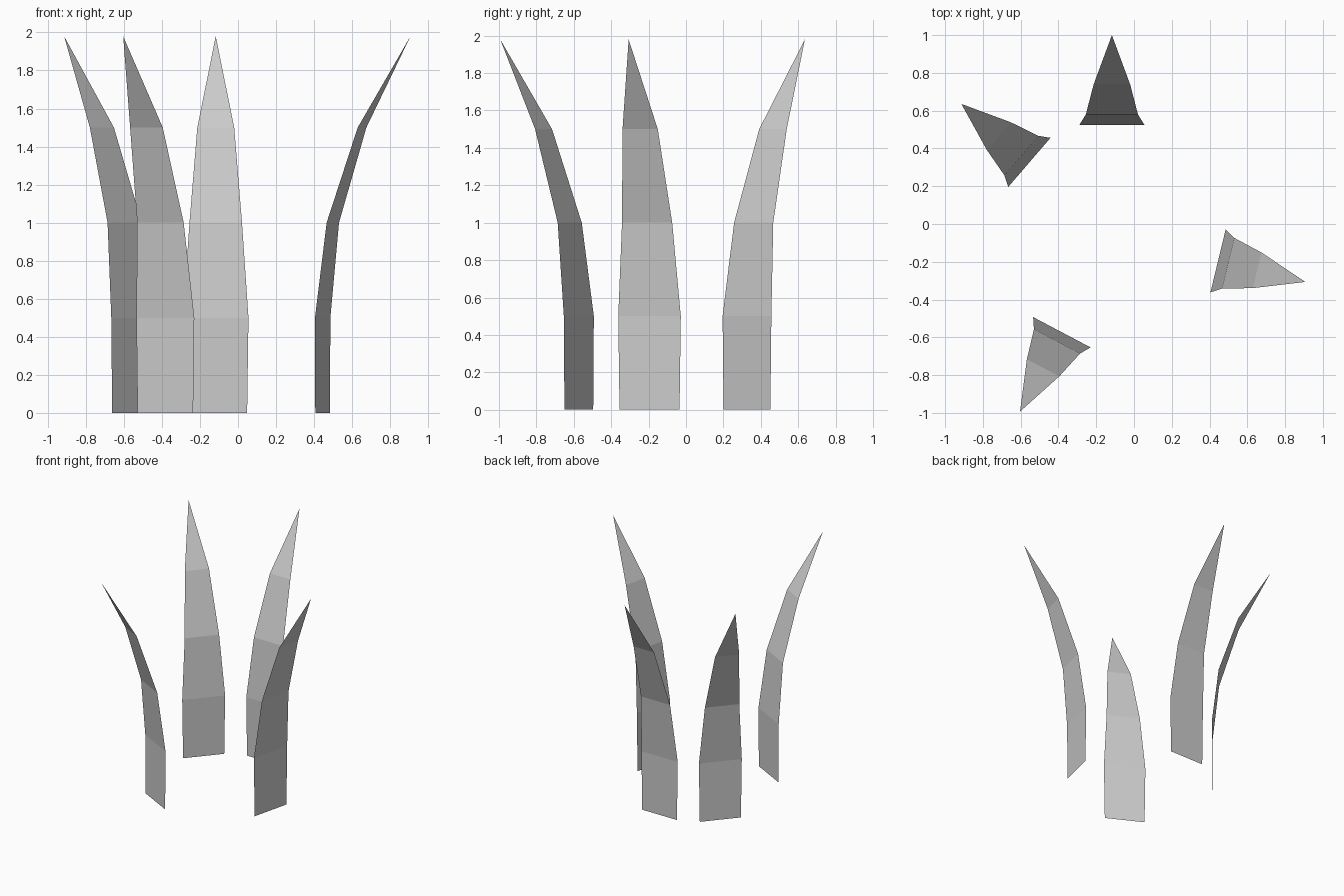
import bpy
from math import radians

if "Cube" in bpy.data.objects:
    bpy.data.objects.remove(bpy.data.objects["Cube"])

# Blade profile: height, outward lean, half width (tip closes to a point)
PROFILE = [(0, 0, 0.165), (0.5, 0, 0.172), (1.0, 0.055, 0.138), (1.5, 0.213, 0.097)]
TIP = (0.475, 0, 1.98)


def blade_mesh():
    verts = [(lean, side * half, z) for z, lean, half in PROFILE for side in (1, -1)]
    verts.append(TIP)
    faces = [(2 * i, 2 * i + 1, 2 * i + 3, 2 * i + 2) for i in range(len(PROFILE) - 1)]
    n = len(verts)
    faces.append((n - 3, n - 2, n - 1))
    mesh = bpy.data.meshes.new("grass_blade")
    mesh.from_pydata(verts, [], faces)
    mesh.update()
    return mesh


# Four copies of the blade: base centre and direction of lean
mesh = blade_mesh()
for name, x, y, angle in [
    ("back_blade", -0.117, 0.525, 90),
    ("right_blade", 0.445, -0.195, -13.6),
    ("front_left_blade", -0.382, -0.573, 242.2),
    ("back_left_blade", -0.554, 0.326, 139.3),
]:
    blade = bpy.data.objects.new(name, mesh)
    blade.location = (x, y, 0)
    blade.rotation_euler = (0, 0, radians(angle))
    bpy.context.collection.objects.link(blade)
